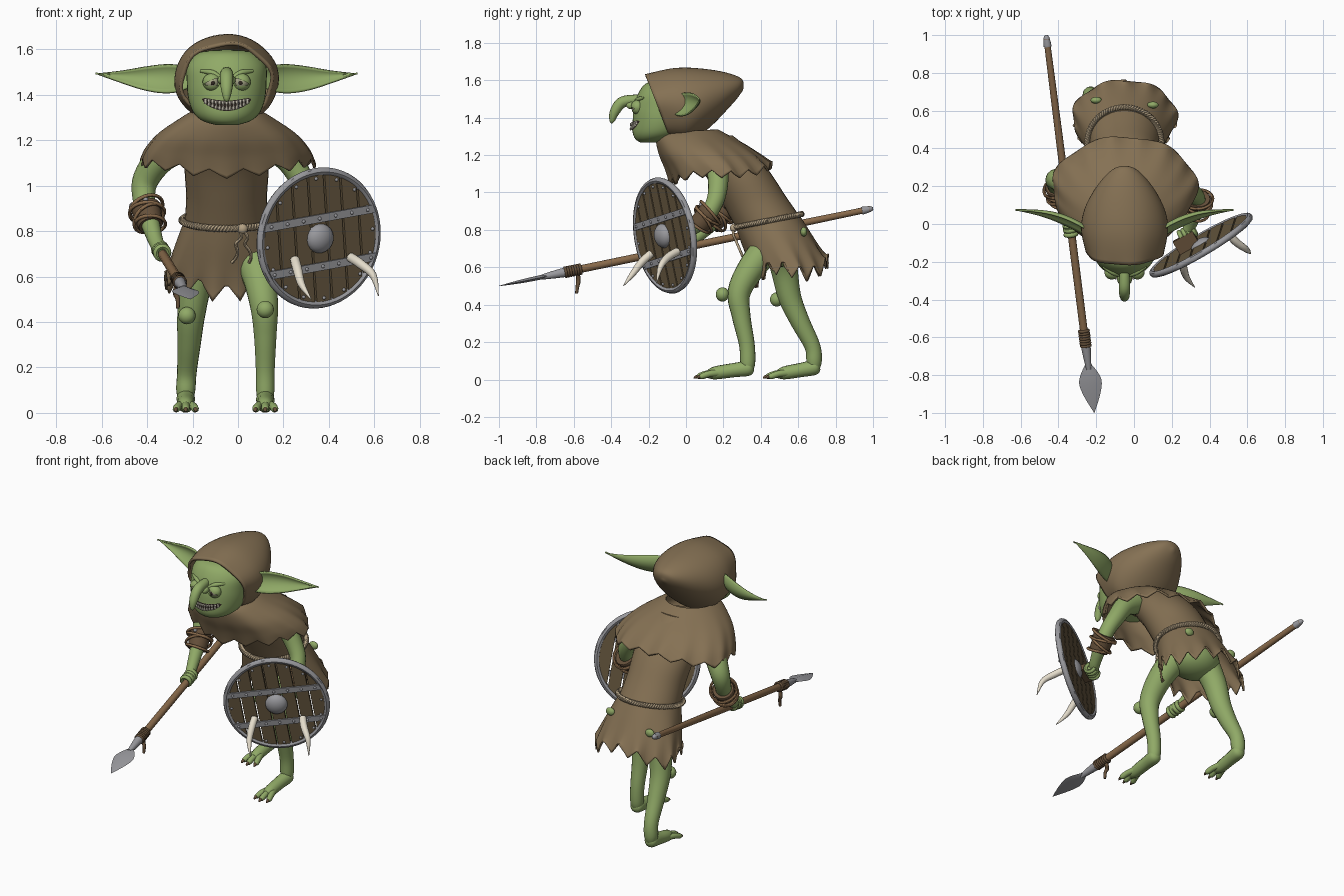
import bpy, bmesh, math
from math import sin, cos, pi, sqrt, radians
from mathutils import Vector as V, Matrix
from mathutils.bvhtree import BVHTree

if "Cube" in bpy.data.objects:
    bpy.data.objects.remove(bpy.data.objects["Cube"])

def mat(name, *c):
    m = bpy.data.materials.new(name)
    m.diffuse_color = (*c, 1)
    m.use_nodes = True
    m.node_tree.nodes["Principled BSDF"].inputs["Base Color"].default_value = m.diffuse_color
    return m
SKIN = mat("green_skin", .28, .40, .135)
CLOTH = mat("brown_cloth", .235, .165, .088)
WOOD = mat("shaft_wood", .25, .145, .07)
LEATHER = mat("dark_leather", .13, .08, .042)
BOARD = mat("shield_board", .14, .10, .052)
METAL = mat("grey_metal", .32, .32, .34)
ROPE = mat("tan_rope", .46, .36, .23)
BONE = mat("bone", .78, .72, .6)
DARK = mat("dark_mouth", .03, .02, .015)
EYE = mat("dull_eye", .38, .38, .24)
CX = -.05  # body centre line

def finish(name, bm, m, thick=0, matrix=None):
    bmesh.ops.recalc_face_normals(bm, faces=bm.faces)
    me = bpy.data.meshes.new(name)
    bm.to_mesh(me); bm.free()
    me.materials.append(m)
    ob = bpy.data.objects.new(name, me)
    bpy.context.collection.objects.link(ob)
    if matrix: ob.matrix_world = matrix
    if thick:
        s = ob.modifiers.new("thickness", 'SOLIDIFY')
        s.thickness = thick
    return ob

def resample(keys, n):
    """Catmull-Rom through tuples of any length."""
    out, L = [], len(keys)
    for i in range(L - 1):
        a, b, c, d = keys[max(i-1, 0)], keys[i], keys[i+1], keys[min(i+2, L-1)]
        for k in range(n):
            t = k / n
            out.append([.5*(2*q + (r-p)*t + (2*p-5*q+4*r-s)*t*t + (3*q-p-3*r+s)*t**3)
                        for p, q, r, s in zip(a, b, c, d)])
    return out + [list(keys[-1])]

def surface(name, rows, m, wrap=True, caps=(True, True), thick=0, matrix=None):
    bm = bmesh.new()
    vs = [[bm.verts.new(p) for p in r] for r in rows]
    n = len(rows[0])
    for a, b in zip(vs, vs[1:]):
        for j in range(n if wrap else n - 1):
            k = (j + 1) % n
            bm.faces.new((a[j], a[k], b[k], b[j]))
    if wrap and caps[0]: bm.faces.new(vs[0])
    if wrap and caps[1]: bm.faces.new(vs[-1])
    return finish(name, bm, m, thick, matrix)

def loft(name, keys, m, seg=32, n=5, caps=(True, True), thick=0, hem=None):
    """Keys are (y, z, half width, half depth, tilt); hem(a, f) gives scale and drop."""
    rows, rings = [], resample(keys, n)
    for i, (y, z, rx, ry, t) in enumerate(rings):
        row = []
        for j in range(seg):
            a = 2*pi*j/seg
            s, d = hem(a, i/(len(rings)-1)) if hem else (1, 0)
            row.append((CX + rx*s*cos(a), y + ry*s*sin(a)*cos(t), z + ry*s*sin(a)*sin(t) - d))
        rows.append(row)
    return surface(name, rows, m, caps=caps, thick=thick)

def tube(name, keys, m, seg=14, n=5, matrix=None):
    """Round limb through (x, y, z, radius)."""
    pts = resample(keys, n)
    P = [V(p[:3]) for p in pts]
    rows, u = [], None
    for i, p in enumerate(P):
        t = (P[min(i+1, len(P)-1)] - P[max(i-1, 0)]).normalized()
        u = t.orthogonal() if u is None else u - t*u.dot(t)
        u.normalize()
        w, r = t.cross(u), max(pts[i][3], .001)
        rows.append([p + (u*cos(2*pi*j/seg) + w*sin(2*pi*j/seg))*r for j in range(seg)])
    return surface(name, rows, m, matrix=matrix)

def ball(name, c, r, m, matrix=None, cut=None):
    bm = bmesh.new()
    bmesh.ops.create_uvsphere(bm, u_segments=20, v_segments=12, radius=1)
    if cut is not None:
        bmesh.ops.bisect_plane(bm, geom=bm.verts[:]+bm.edges[:]+bm.faces[:], plane_co=(0, 0, 0),
                               plane_no=cut, clear_inner=True)
    bmesh.ops.transform(bm, matrix=Matrix.Translation(c) @ Matrix.Diagonal((*r, 1)), verts=bm.verts)
    return finish(name, bm, m, matrix=matrix)

def ring(name, c, axis, R, r, m, seg=40):
    q = V(axis).to_track_quat('Z', 'Y')
    rows = [[V(c) + q @ V(((R + r*cos(b))*cos(a), (R + r*cos(b))*sin(a), r*sin(b)))
             for b in (2*pi*k/8 for k in range(8))] for a in (2*pi*j/seg for j in range(seg+1))]
    return surface(name, rows, m, caps=(False, False))

def prism(name, outline, z0, z1, m, matrix):
    return surface(name, [[(x, y, z) for x, y in outline] for z in (z0, z1)], m, matrix=matrix)

def ragged(teeth, amp, fold):
    def f(a, t):
        saw = abs(((a*teeth/(2*pi)) % 1) - .5)*2
        return 1 + fold*t*sin(7*a + 1), amp*(saw - .5 + .35*sin(3*a))*t**4
    return f

# Clothing
loft("cape", [(.02, 1.33, .15, .15, .05), (.03, 1.30, .20, .19, .06), (.09, 1.23, .30, .235, .1),
              (.15, 1.16, .36, .26, .12), (.19, 1.10, .385, .275, .13)], CLOTH, 96,
     caps=(False, False), thick=.012, hem=ragged(16, .04, .025))
loft("tunic", [(.12, 1.28, .13, .13, .2), (.2, 1.19, .175, .155, .2), (.29, 1.08, .185, .16, .2),
               (.37, .95, .178, .165, .2), (.435, .845, .185, .172, .2)], CLOTH, caps=(True, False))
loft("skirt", [(.435, .85, .185, .172, .2), (.48, .76, .22, .185, .18), (.53, .66, .255, .195, .16),
               (.565, .585, .278, .2, .15)], CLOTH, 98, caps=(False, False), thick=.01,
     hem=ragged(14, .085, .03))
loft("hood", [(-.15, 1.455, .205, .188, 1.94), (-.03, 1.465, .23, .203, 1.75), (.08, 1.48, .212, .182, 1.5),
              (.19, 1.505, .152, .138, 1.3), (.275, 1.54, .075, .07, 1.2), (.305, 1.55, .008, .008, 1.2)],
     CLOTH, 48, caps=(False, True), thick=.015,
     hem=lambda a, t: (1 + .03*sin(6*a)*(1-t)**6, 0))
for x, y, z in ((-.2, .655, .74), (.1, .63, .79)):   # small skin-coloured tears
    ball("tunic_tear", (x, y, z), (.03, .018, .025), SKIN)

# Rope belt of two twisted strands, knot and hanging ends
for k in (0, pi):
    pts = []
    for j in range(401):
        a = 2*pi*j/400
        b, R = a*45 + k, .008
        rr = 1 + R*cos(b)/.19
        pts.append((CX + .196*rr*cos(a), .435 + .184*rr*sin(a), .848 + .037*sin(a) + R*sin(b), .0085))
    tube("belt_strand", pts, ROPE, 6, 1)
ball("belt_knot", (.02, .255, .81), (.023, .02, .023), ROPE)
for s in (-1, 1):
    tube("belt_end", [(.02 + s*(.008 + .006*i) + .01*sin(i*2.2), .252 + .012*i - .01*(i > 0), .80 - .028*i, .007)
                      for i in range(6)], ROPE, 8)

# Head
head = loft("head", [(-.2, 1.268, .05, .045, 0), (-.17, 1.285, .105, .10, 0), (-.14, 1.32, .145, .145, 0),
                     (-.12, 1.38, .168, .165, 0), (-.11, 1.45, .175, .17, 0), (-.1, 1.53, .172, .155, 0),
                     (-.1, 1.585, .12, .11, 0), (-.1, 1.6, .02, .02, 0)], SKIN, 40)
bvh = BVHTree.FromPolygons([v.co for v in head.data.vertices], [p.vertices[:] for p in head.data.polygons])
def face_y(x, z):
    hit = bvh.ray_cast(V((x, -2, z)), V((0, 1, 0)))[0]
    return hit.y if hit else -.2
tube("nose", [(CX, -.22, 1.50, .02), (CX, -.28, 1.495, .028), (CX, -.345, 1.48, .03), (CX, -.382, 1.43, .026),
              (CX, -.395, 1.385, .015), (CX, -.395, 1.37, .004)], SKIN)
for s in (-1, 1):
    ball("nostril", (CX + s*.02, -.29, 1.465), (.02, .03, .02), SKIN)
    ex = CX + s*.064
    ey = face_y(ex, 1.455) + .008
    ball("eyeball", (ex, ey, 1.455), (.032, .03, .03), EYE)
    ball("pupil", (ex - s*.003, ey - .027, 1.452), (.009, .005, .009), DARK)
    ball("upper_eyelid", (ex, ey, 1.457), (.042, .036, .038), SKIN, cut=V((s*.45, .25, 1)))
    ball("lower_eyelid", (ex, ey, 1.453), (.04, .034, .036), SKIN, cut=V((0, .4, -1)))
    tube("brow", [(CX + s*.022, face_y(CX + s*.022, 1.475), 1.472, .008),
                  (CX + s*.064, face_y(ex, 1.497), 1.497, .013),
                  (CX + s*.115, face_y(CX + s*.115, 1.505), 1.505, .006)], SKIN)
    # Leaf-shaped cupped ear
    base, tip, rows = V((CX + s*.15, -.07, 1.475)), V((CX + s*.577, .078, 1.493)), []
    for t, h in resample([(0, .04), (.15, .06), (.3, .064), (.5, .052), (.75, .026), (1, .001)], 4):
        rows.append([base.lerp(tip, t) + V((0, .3, 1))*h*q + V((0, .5*h*(1-q*q) + .03*sin(pi*t), -.012*sin(pi*t)))
                     for q in (i/5 - 1 for i in range(11))])
    surface("ear", rows, SKIN, wrap=False, thick=.01)

# Mouth strip with two rows of pointed teeth
def lip(u): return 1.352 + .028*u*u
mouth = []
for i in range(21):
    u = i/10 - 1
    x, h = CX + .108*u, .021*sqrt(max(0, 1 - u*u)) + .002
    mouth.append([(x, face_y(x, lip(u) + q*h) - .004, lip(u) + q*h) for q in (-1, 0, 1)])
surface("mouth", mouth, DARK, wrap=False)
for i in range(13):
    u = (i - 6)/7
    x = CX + .108*u
    for s in (-1, 1):
        z = lip(u) + s*.018*sqrt(1 - u*u)
        y = face_y(x, z) - .006
        tube("tooth", [(x, y, z, .0075), (x, y - .003, z - s*.008, .0065), (x, y - .002, z - s*.019, .001)], BONE, 6, 2)

# Pelvis, legs and three-toed feet
ball("pelvis", (CX, .49, .71), (.165, .14, .11), SKIN)
legs = [("near", [(.04, .46, .73, .085), (.09, .36, .61, .075), (.115, .285, .47, .062), (.12, .295, .34, .05),
                  (.12, .325, .19, .042), (.12, .33, .09, .04), (.12, .325, .045, .03)], (.12, .195, .455), .05),
        ("far", [(-.12, .5, .73, .085), (-.18, .525, .59, .073), (-.205, .555, .44, .062), (-.215, .61, .31, .052),
                 (-.225, .675, .18, .043), (-.23, .685, .10, .042), (-.23, .68, .05, .03)], (-.225, .485, .428), .42)]
for side, path, knee, toe in legs:
    tube(side + "_leg", path, SKIN, 18)
    ball(side + "_knee_wart", knee, (.038, .036, .038), SKIN)
    x, y, z, _ = path[-1]
    tube(side + "_foot", [(x, y + .035, z + .02, .018), (x, y + .01, z + .015, .04), (x, y - .07, .05, .038),
                          (x, toe + .1, .034, .034), (x, toe + .06, .022, .015)], SKIN)
    for s in (-1, 0, 1):
        ty = toe + .014*abs(s)
        tube(side + "_toe", [(x + s*.016, toe + .12, .035, .02), (x + s*.032, ty + .06, .03, .018),
                             (x + s*.042, ty + .02, .017, .016), (x + s*.043, ty + .008, .014, .006)], SKIN, 10)
        tube(side + "_toenail", [(x + s*.042, ty + .025, .021, .011), (x + s*.044, ty, .012, .008),
                                 (x + s*.045, ty - .008, .005, .001)], LEATHER, 8, 3)

# Spear along one straight line
butt, point = V((-.465, 1, .915)), V((-.21, -1, .5))
axis = (point - butt).normalized()
def on(t, r): return (*butt.lerp(point, t), r)
tube("spear_shaft", [on(.01, .017), on(.4, .021), on(.84, .021)], WOOD, 12)
tube("spear_butt_cap", [on(0, .006), on(.006, .015), on(.025, .021), on(.03, .021)], METAL, 12, 3)
tube("spear_socket", [on(.82, .027), on(.85, .022), on(.885, .014)], METAL, 12)
for i in range(7):
    p = butt.lerp(point, .783 + i*.0065)
    ring("spear_binding", p, axis, .024, .008, LEATHER, 18)
tube("binding_strap", [(-.265, -.58, .58, .01), (-.275, -.575, .53, .012), (-.265, -.58, .50, .01), (-.265, -.585, .46, .008)],
     LEATHER, 8)
side = axis.cross(V((0, 0, 1))).normalized()
up = side.cross(axis)
surface("spear_blade", [[butt.lerp(point, t) + side*w*a + up*h*b for a, b in ((1, 0), (0, 1), (-1, 0), (0, -1))]
        for t, w, h in resample([(.87, .014, .012), (.895, .045, .012), (.92, .06, .011), (.955, .042, .008),
                                 (1, .001, .001)], 4)], METAL)

# Arms, bracers and hands
arms = [("spear", [(-.24, .16, 1.18, .07), (-.34, .2, 1.12, .066), (-.405, .235, 1.03, .058), (-.415, .22, .95, .05),
                   (-.395, .165, .865, .045), (-.365, .06, .765, .034), (-.345, 0, .72, .03)], (-.338, -.02, .712), axis),
        ("shield", [(.14, .16, 1.18, .07), (.22, .17, 1.12, .06), (.285, .17, 1.02, .052), (.325, .15, .94, .046),
                    (.335, .10, .86, .042), (.305, .01, .79, .034), (.285, -.03, .765, .03)], (.283, -.05, .755), V((.86, .5, .1)))]
for nm, path, hand, grip in arms:
    tube(nm + "_arm", path, SKIN, 18)
    c, d = V(path[4][:3]), (V(path[3][:3]) - V(path[5][:3])).normalized()
    tube(nm + "_bracer", [(*(c + d*k), r) for k, r in ((-.055, .046), (-.05, .056), (0, .06), (.05, .066), (.055, .05))],
         LEATHER, 20, 3)
    for k, tilt, R in ((-.045, .2, .066), (-.01, -.25, .074), (.025, .15, .076), (.045, -.15, .078)):
        ring(nm + "_bracer_band", c + d*k, d + V((tilt, 0, tilt)), R, .008, WOOD)
    ball(nm + "_bracer_stud", c + d*.06 + V((0, -.06, .03)), (.012, .012, .012), METAL)
    g = grip.normalized()
    ball(nm + "_palm", hand, (.038, .04, .035), SKIN)
    for i in range(4):
        ring(nm + "_finger", V(hand) + g*(i - 1.5)*.024, g, .028, .0125, SKIN, 16)

# Round shield in its own tilted frame
n = V((.5, -.85, -.14)).normalized()
r = V((.86, .5, 0)).normalized()
r = (r - n*r.dot(n)).normalized()
M = Matrix.Translation((.355, -.112, .77)) @ Matrix((r, n.cross(r), n)).transposed().to_4x4() @ Matrix.Rotation(radians(9), 4, 'Z')
rim = ring("shield_rim", (0, 0, 0), (0, 0, 1), .296, .018, METAL, 64)
rim.matrix_world = M
def strip(name, a, b, z0, z1, m, along_x=False, R=.292):
    xs = [a + (b - a)*i/6 for i in range(7)]
    e = [(x, sqrt(max(R*R - x*x, 0))) for x in xs]
    e += [(x, -y) for x, y in reversed(e)]
    prism(name, [(y, x) for x, y in e] if along_x else e, z0, z1, m, M)
for i in range(7):
    x = -.287 + i*.082
    strip("shield_board", x + .0045, x + .0775, -.012, .012, BOARD)
for v in (.09, -.125):
    strip("shield_band", v - .018, v + .018, .01, .021, METAL, True)
    for i in range(7):
        ball("band_rivet", (-.246 + i*.082, v, .021), (.008, .008, .007), METAL, M)
for i in range(16):
    a = 2*pi*i/16
    ball("rim_rivet", (.268*cos(a), .268*sin(a), .013), (.008, .008, .007), METAL, M)
ball("shield_boss", (0, 0, .01), (.066, .066, .045), METAL, M)
prism("shield_handle", [(-.12, -.02), (.0, -.02), (.0, .02), (-.12, .02)], -.09, -.012, LEATHER, M)

# Tusks on the shield front
for t in ([(.25, -.185, .675, .021), (.262, -.235, .63, .021), (.28, -.285, .565, .016), (.322, -.335, .5, .002)],
          [(.495, -.045, .685, .021), (.54, -.095, .655, .021), (.595, -.135, .605, .016), (.618, -.158, .515, .002)]):
    tube("tusk", t, BONE, 12)

bpy.ops.object.select_all(action='SELECT')
bpy.context.view_layer.objects.active = head
bpy.ops.object.shade_smooth_by_angle(angle=radians(45))
